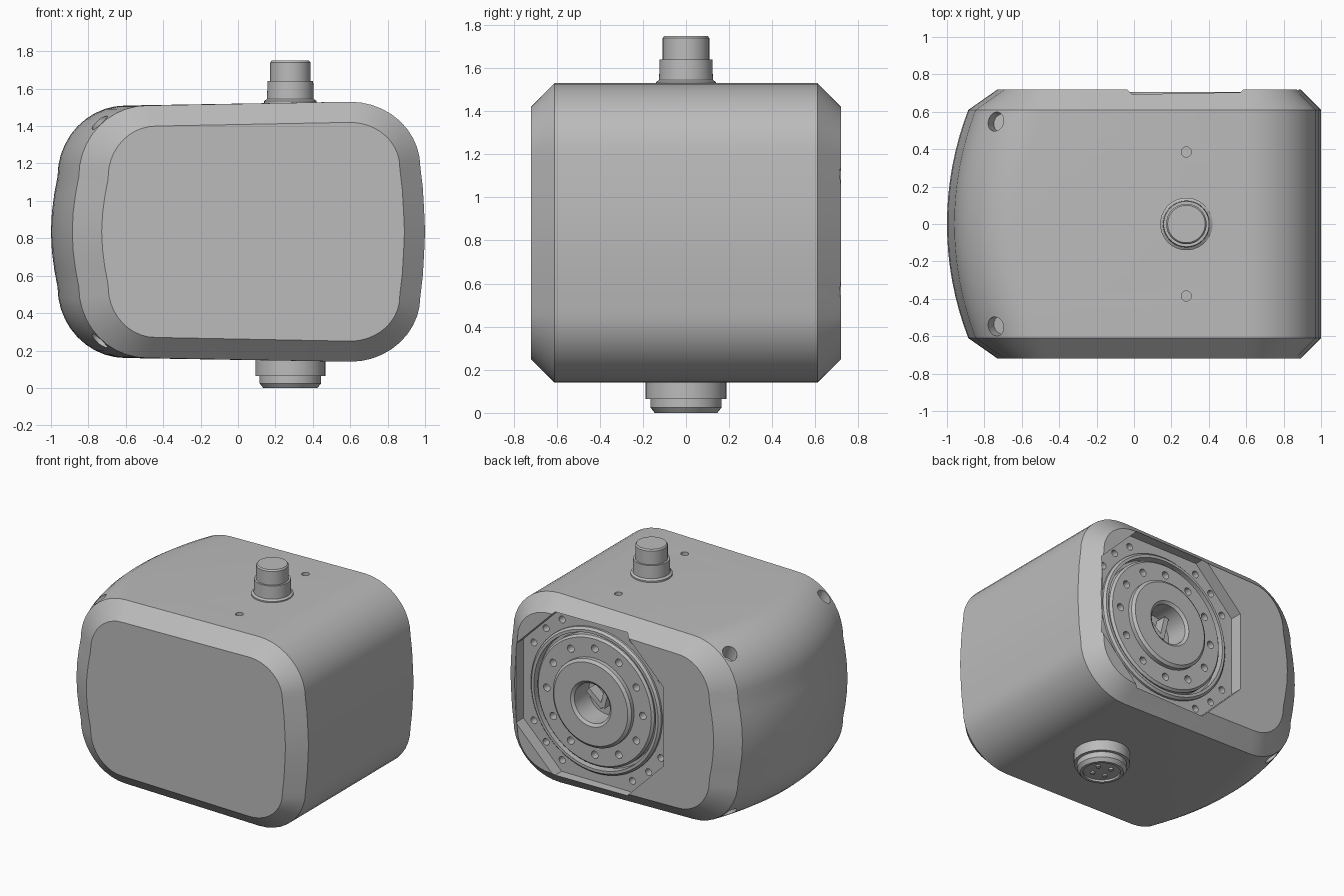
import bpy, bmesh, math
from mathutils import Vector

if "Cube" in bpy.data.objects:
    bpy.data.objects.remove(bpy.data.objects["Cube"])

grey = bpy.data.materials.new("plain_grey")
grey.use_nodes = True
grey.diffuse_color = (0.5, 0.5, 0.5, 1)
grey.node_tree.nodes["Principled BSDF"].inputs["Base Color"].default_value = (0.5, 0.5, 0.5, 1)

AX, MID = 0.28, 0.835            # shared connector axis and mid height
UP, DOWN, BACK = Vector((0, 0, 1)), Vector((0, 0, -1)), Vector((0, 1, 0))


def loft(name, shells):
    """Each shell is a list of rings, bridged in order and capped at both ends."""
    bm = bmesh.new()
    for rings in shells:
        loops = [[bm.verts.new(p) for p in ring] for ring in rings]
        n = len(loops[0])
        for a, b in zip(loops, loops[1:]):
            for i in range(n):
                j = (i + 1) % n
                bm.faces.new((a[i], a[j], b[j], b[i]))
        bm.faces.new(loops[0])
        bm.faces.new(loops[-1])
    bmesh.ops.recalc_face_normals(bm, faces=bm.faces)
    mesh = bpy.data.meshes.new(name)
    bm.to_mesh(mesh)
    bm.free()
    mesh.materials.append(grey)
    obj = bpy.data.objects.new(name, mesh)
    bpy.context.collection.objects.link(obj)
    return obj


def turned(profile, origin, axis, n=48):
    """Rings of a turned part: profile holds (radius, height along axis)."""
    q = axis.to_track_quat('Z', 'Y')
    angles = [2 * math.pi * i / n for i in range(n)]
    return [[Vector(origin) + q @ Vector((r * math.cos(a), r * math.sin(a), h)) for a in angles]
            for r, h in profile]


def activate(obj):
    bpy.ops.object.select_all(action='DESELECT')
    obj.select_set(True)
    bpy.context.view_layer.objects.active = obj


def cut(target, shells):
    cutter = loft("cutter", shells)
    cutter.hide_render = True
    mod = target.modifiers.new("cut", 'BOOLEAN')
    mod.operation, mod.solver, mod.object = 'DIFFERENCE', 'EXACT', cutter
    activate(target)
    bpy.ops.object.modifier_apply(modifier=mod.name)
    bpy.data.objects.remove(cutter)


def smooth(obj, angle=28):
    activate(obj)
    bpy.ops.object.shade_smooth_by_angle(angle=math.radians(angle))


def bolt_holes(radius, degrees, r, floor, top=0.9):
    return [turned([(r, floor), (r, top)],
                   (AX + radius * math.cos(math.radians(d)), 0, MID + radius * math.sin(math.radians(d))),
                   BACK, 16) for d in degrees]


# Housing outline: upper half, then mirrored below mid height
def arc(cx, cz, rx, rz, start):
    return [(cx + rx * math.cos(math.radians(start + 9 * i)),
             cz + rz * math.sin(math.radians(start + 9 * i))) for i in range(11)]


upper = [(0.995, 0.95), (0.988, 1.07)] + arc(0.6, 1.18, 0.375, 0.35, 0) \
    + arc(-0.6, 1.13, 0.365, 0.38, 90) + [(-0.982, 1.04), (-0.995, 0.94)]
outline = [(1.0, MID)] + upper + [(-1.0, MID)] + [(x, 2 * MID - z) for x, z in reversed(upper)]


def section(y, inset):
    """Outline at depth y, moved inward by inset; the -x end follows a barrel arc."""
    bulge = 1.69 - math.sqrt(1.69 ** 2 - y * y)
    pts = []
    for i, (x, z) in enumerate(outline):
        x0, z0 = outline[i - 1]
        x1, z1 = outline[(i + 1) % len(outline)]
        t = Vector((x1 - x0, z1 - z0)).normalized()
        pts.append(Vector((x - t.y * inset + (bulge if x < -0.5 else 0), y, z + t.x * inset)))
    return pts


steps = [0.61 * i / 8 for i in range(-8, 9)]
housing = loft("housing", [[section(-0.72, 0.11)] + [section(y, 0) for y in steps] + [section(0.72, 0.11)]])

# Octagonal mounting recess and the round pocket for the output flange
a, b = 0.6, 0.29
octagon = [(a, -b), (a, b), (b, a), (-b, a), (-a, b), (-a, -b), (-b, -a), (b, -a)]
cut(housing, [[[Vector((AX + x, y, MID + z)) for x, z in octagon] for y in (0.63, 0.9)]])
cut(housing, [turned([(0.53, 0.48), (0.53, 0.8)], (AX, 0, MID), BACK)])
cut(housing, bolt_holes(0.59, [q + d for q in (45, 135, 225, 315) for d in (-16, 0, 16)], 0.025, 0.56))

# Angled screw holes at the barrel end, and two small holes beside the top connector
screws = []
for sy in (-1, 1):
    for sz in (-1, 1):
        out = Vector((-0.4, sy * 0.1, sz * 0.9)).normalized()
        screws.append(turned([(0.052, -0.12), (0.052, 0.2)], (-0.75, sy * 0.55, MID + sz * 0.61), out, 24))
cut(housing, screws)
cut(housing, [turned([(0.027, -0.08), (0.027, 0.1)], (AX, y, 1.53), UP, 20) for y in (-0.385, 0.385)])
smooth(housing)

# Stepped output flange with groove, hub and bore
flange = loft("output_flange", [turned(
    [(0.53, 0.48), (0.53, 0.645), (0.515, 0.66), (0.495, 0.66), (0.495, 0.6), (0.475, 0.6), (0.475, 0.645),
     (0.46, 0.66), (0.32, 0.66), (0.32, 0.69), (0.3, 0.705), (0.165, 0.705), (0.145, 0.69), (0.145, 0.52)],
    (AX, 0, MID), BACK, 64)])
cut(flange, bolt_holes(0.39, range(0, 360, 30), 0.027, 0.57))
smooth(flange)


# Angled key inside the bore
def bar(x0, z0, x1, z1, w=0.018):
    side = Vector((z1 - z0, 0, x0 - x1)).normalized() * w
    p, q = Vector((AX + x0, 0, MID + z0)), Vector((AX + x1, 0, MID + z1))
    return [[v + BACK * y for v in (p - side, p + side, q + side, q - side)] for y in (0.51, 0.6)]


loft("bore_key", [bar(-0.06, 0.11, -0.02, -0.06), bar(-0.02, -0.06, 0.1, 0.04)])

# Top cable connector
smooth(loft("top_connector", [turned(
    [(0.14, 1.5), (0.14, 1.535), (0.125, 1.545), (0.122, 1.64), (0.108, 1.64), (0.108, 1.74), (0.1, 1.75)],
    (AX, 0, 0), UP)]))

# Bottom socket: collar, chamfered tip and a shallow face with pins
smooth(loft("bottom_socket", [turned(
    [(0.187, -0.17), (0.187, -0.065), (0.165, -0.065), (0.165, -0.025), (0.145, 0),
     (0.125, 0), (0.125, -0.015)], (AX, 0, 0), DOWN)]))
pins = [(AX + 0.065 * math.cos(t), 0.065 * math.sin(t), 0) for t in (0.5, 2.1, 3.7, 5.2)]
smooth(loft("socket_pins", [turned([(0.016, -0.03), (0.016, -0.003)], p, DOWN, 16) for p in pins]))
